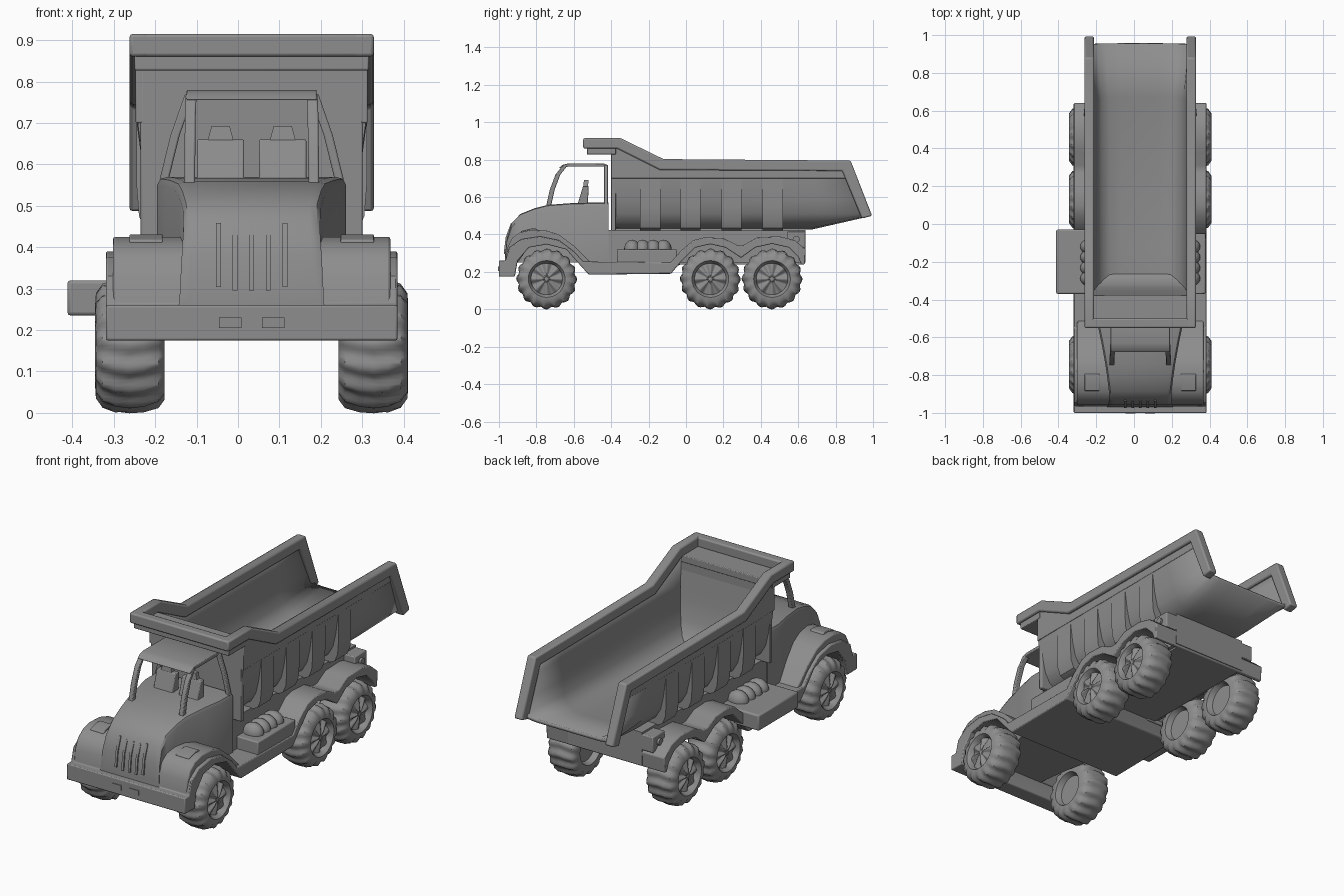
import bpy, bmesh, math
from mathutils import Vector

CX = 0.033  # centre line of the truck (left step sticks out further)
GREY = bpy.data.materials.new("grey")
GREY.diffuse_color = (0.27, 0.27, 0.27, 1)


def finish(name, bm, bevel=0.0, angle=35):
    bmesh.ops.recalc_face_normals(bm, faces=bm.faces[:])
    me = bpy.data.meshes.new(name)
    bm.to_mesh(me)
    bm.free()
    me.materials.append(GREY)
    for p in me.polygons:
        p.use_smooth = True
    me.set_sharp_from_angle(angle=math.radians(angle))
    ob = bpy.data.objects.new(name, me)
    bpy.context.collection.objects.link(ob)
    ob.location.x = CX
    if bevel:
        m = ob.modifiers.new("bevel", 'BEVEL')
        m.width, m.segments, m.limit_method = bevel, 2, 'ANGLE'
        m.angle_limit = math.radians(40)
    return ob


def loft(name, rings, cap=(True, True), bevel=0.0, closed=True, angle=35):
    bm = bmesh.new()
    rows = [[bm.verts.new(p) for p in r] for r in rings]
    n = len(rows[0])
    for a, b in zip(rows, rows[1:]):
        for i in range(n if closed else n - 1):
            j = (i + 1) % n
            bm.faces.new((a[i], a[j], b[j], b[i]))
    if cap[0]:
        bm.faces.new(rows[0])
    if cap[1]:
        bm.faces.new(rows[-1])
    return finish(name, bm, bevel, angle)


def prism_x(name, pts, x0, x1, bevel=0.0):
    return loft(name, [[(x, y, z) for y, z in pts] for x in (x0, x1)], bevel=bevel)


def box(name, x0, x1, y0, y1, z0, z1, bevel=0.0):
    return prism_x(name, [(y0, z0), (y1, z0), (y1, z1), (y0, z1)], x0, x1, bevel)


def bar(name, path, w):
    rings = []
    for x, y, z in path:
        rings.append([(x - w, y - w, z), (x + w, y - w, z), (x + w, y + w, z), (x - w, y + w, z)])
    return loft(name, rings, bevel=0.004)


def wheel(name, s, y):
    # (offset outward, radius) cross-section, with lugs on the tread and spokes on the hub
    prof = [(.03, .01), (.03, .08), (.0, .092), (.0, .125), (.015, .146), (.05, .155), (.085, .157),
            (.12, .155), (.15, .145), (.166, .122), (.168, .098), (.157, .09), (.142, .084), (.152, .035),
            (.158, .01)]
    n, rings = 96, []
    for k, (t, r) in enumerate(prof):
        ring = []
        for i in range(n):
            a = 2 * math.pi * i / n
            rr, tt = r, t
            if r > .12:
                rr += .006 * math.cos(16 * a + 25 * abs(t - .084))
            elif k >= 12 and r > .02:
                tt += .007 * math.cos(8 * a)
            ring.append((s * (.21 + tt), y + rr * math.cos(a), .162 + rr * math.sin(a)))
        rings.append(ring)
    loft(name, rings, angle=40)


# chassis with full-width wheel arches and bumper
chassis = [(-.965, .26), (-.945, .33), (-.88, .375), (-.78, .39), (-.68, .37), (-.6, .31), (-.55, .255),
           (-.08, .25), (-.03, .31), (.04, .37), (.1, .385), (.2, .38), (.27, .345), (.31, .345), (.38, .385),
           (.5, .39), (.58, .37), (.64, .32), (.635, .24), (.615, .24), (.6, .28), (.55, .33), (.46, .35),
           (.37, .33), (.295, .275), (.21, .33), (.13, .348), (.05, .33), (-.03, .25), (-.08, .19), (-.52, .185),
           (-.57, .24), (-.64, .32), (-.745, .347), (-.84, .33), (-.9, .26), (-.915, .175), (-1, .175), (-1, .26)]
prism_x("chassis", chassis, -.352, .352, .005)
box("underbody", -.2, .2, -.1, .62, .24, .34)
box("subframe", -.22, .22, -.42, .64, .25, .425)
box("rear_hinge_block", -.285, .285, .54, .64, .33, .415, .005)

# front fenders
fender = [(-.965, .25), (-.955, .33), (-.93, .38), (-.89, .41), (-.83, .425), (-.75, .422), (-.68, .4),
          (-.6, .34), (-.54, .28), (-.5, .24), (-.56, .24), (-.64, .33), (-.745, .355), (-.84, .335), (-.9, .25)]
prism_x("front_fenders", fender, -.335, .335, .006)

# hood and cab body: (y, half width, top z)
stations = [(-.968, .175, .28), (-.958, .17, .38), (-.932, .165, .46), (-.885, .166, .51), (-.81, .175, .54),
            (-.74, .185, .558), (-.62, .207, .567), (-.52, .228, .57), (-.415, .228, .57)]
rings = []
for y, w, z in stations:
    rings.append([(-w, y, .25), (w, y, .25), (w, y, z - .02), (w - .008, y, z - .005), (w - .025, y, z),
                  (-w + .025, y, z), (-w + .008, y, z - .005), (-w, y, z - .02)])
loft("hood_and_cab", rings)

# grille bars following the nose
for i in range(5):
    x = (i - 2) * .04
    d = .008 * (abs(i - 2) == 2)
    prism_x("grille_bar", [(-.974, .296 + d), (-.964, .385), (-.937, .45 + d), (-.91, .45 + d), (-.94, .296 + d)],
            x - .006, x + .006)

# bumper lights, headlights, hinge bolts
for s in (-1, 1):
    box("bumper_light", s * .052 - .027, s * .052 + .027, -1.004, -.98, .205, .23)
    prism_x("headlight", [(-.885, .4), (-.882, .418), (-.83, .431), (-.8, .431), (-.79, .42)],
            s * .255 - .04, s * .255 + .04, .003)
    loft("hinge_bolt", [[(x, .59 + .018 * math.cos(a * math.pi / 8), .375 + .018 * math.sin(a * math.pi / 8))
                         for a in range(16)] for x in (s * .27, s * .297)])

# cab frame, roof and seats
for s in (-1, 1):
    bar("front_pillar", [(s * .15, -.735, .55), (s * .149, -.715, .64), (s * .148, -.685, .72),
                         (s * .146, -.645, .77)], .013)
    bar("rear_pillar", [(s * .212, -.428, .56), (s * .185, -.428, .67), (s * .15, -.428, .77)], .011)
    c = s * .075
    prism_x("seat_back", [(-.58, .56), (-.525, .56), (-.52, .66), (-.55, .66)], c - .057, c + .057, .004)
    loft("headrest", [[(c - w, y0, z), (c + w, y0, z), (c + w, y0 + .025, z), (c - w, y0 + .025, z)]
                      for w, y0, z in ((.032, -.55, .655), (.022, -.545, .692))])
prism_x("roof", [(-.68, .755), (-.66, .772), (-.63, .78), (-.44, .78), (-.416, .77), (-.416, .762), (-.63, .763),
                 (-.655, .755)], -.157, .157, .003)

# wheels
for s in (-1, 1):
    for y in (-.745, .13, .46):
        wheel("wheel", s, y)

# side boxes with ribbed tanks; the left one is a wide step
box("right_side_box", .15, .345, -.37, -.05, .24, .32, .006)
box("left_step", -.445, -.15, -.37, -.03, .235, .32, .008)
for s in (-1, 1):
    for i in range(4):
        bm = bmesh.new()
        bmesh.ops.create_uvsphere(bm, u_segments=20, v_segments=12, radius=1)
        for v in bm.verts:
            v.co = Vector((s * .26 + v.co.x * .058, -.288 + i * .056 + v.co.y * .043, .32 + v.co.z * .052))
        finish("ribbed_tank", bm)

# dump tray: U-shaped shell that turns boxy at the open rear; (half width, height above floor)
u_half = [(0, 0), (.1, 0), (.165, .008), (.21, .033), (.237, .08), (.253, .15), (.268, .26)]
rear_half = [(0, 0), (.12, 0), (.19, 0), (.235, .003), (.258, .015), (.262, .09), (.268, .2)]
rings = []
for yb, yt, zb, zt, half in ((-.39, -.39, .435, .85, u_half), (-.36, -.36, .435, .85, u_half),
                             (-.13, -.13, .435, .77, u_half), (.67, .63, .435, .77, u_half),
                             (.955, .855, .5, .77, rear_half)):
    h = half + [(.268, zt - zb)]
    rings.append([(x, yb + (yt - yb) * d / (zt - zb), zb + d) for x, d in [(-x, d) for x, d in h[:0:-1]] + h])
tray = loft("dump_tray", rings, cap=(True, False), closed=False, angle=45)
m = tray.modifiers.new("thickness", 'SOLIDIFY')
m.thickness, m.offset = .018, 0
box("tray_front_panel", -.268, .268, -.4, -.375, .42, .83, .004)
# curved inner front wall
loft("tray_front_curve", [[(-w, y, z), (w, y, z)] for w, y, z in
     ((.26, -.385, .86), (.258, -.37, .75), (.25, -.358, .65), (.235, -.338, .54), (.21, -.31, .48),
      (.165, -.265, .449))], cap=(False, False), closed=False, angle=60)

# tray rim, canopy, ledges and ribs
rim = [(-.55, .86), (-.55, .915), (-.35, .915), (-.12, .803), (.88, .795), (.995, .5), (.94, .485),
       (.835, .74), (-.14, .745), (-.37, .86)]
upper = [(-.4, .86), (-.37, .87), (-.13, .76), (.84, .75), (.86, .7), (-.4, .7)]
for s in (-1, 1):
    prism_x("tray_rim", rim, s * .245, s * .295, .008)
    prism_x("tray_ledge", upper, s * .262, s * .28, .003)
    for y in (-.245, -.03, .19, .41):
        rib = [(.278, .705), (.278, .55), (.272, .475), (.255, .435), (.225, .42), (.1, .42), (.1, .433),
               (.167, .441), (.212, .466), (.24, .515), (.256, .585), (.27, .705)]
        loft("tray_rib", [[(s * x, yy, z) for x, z in rib] for yy in (y, y + .108)])
box("canopy_front_rim", -.29, .29, -.55, -.5, .86, .915, .008)
box("canopy_deck", -.283, .283, -.53, -.375, .827, .865, .004)
